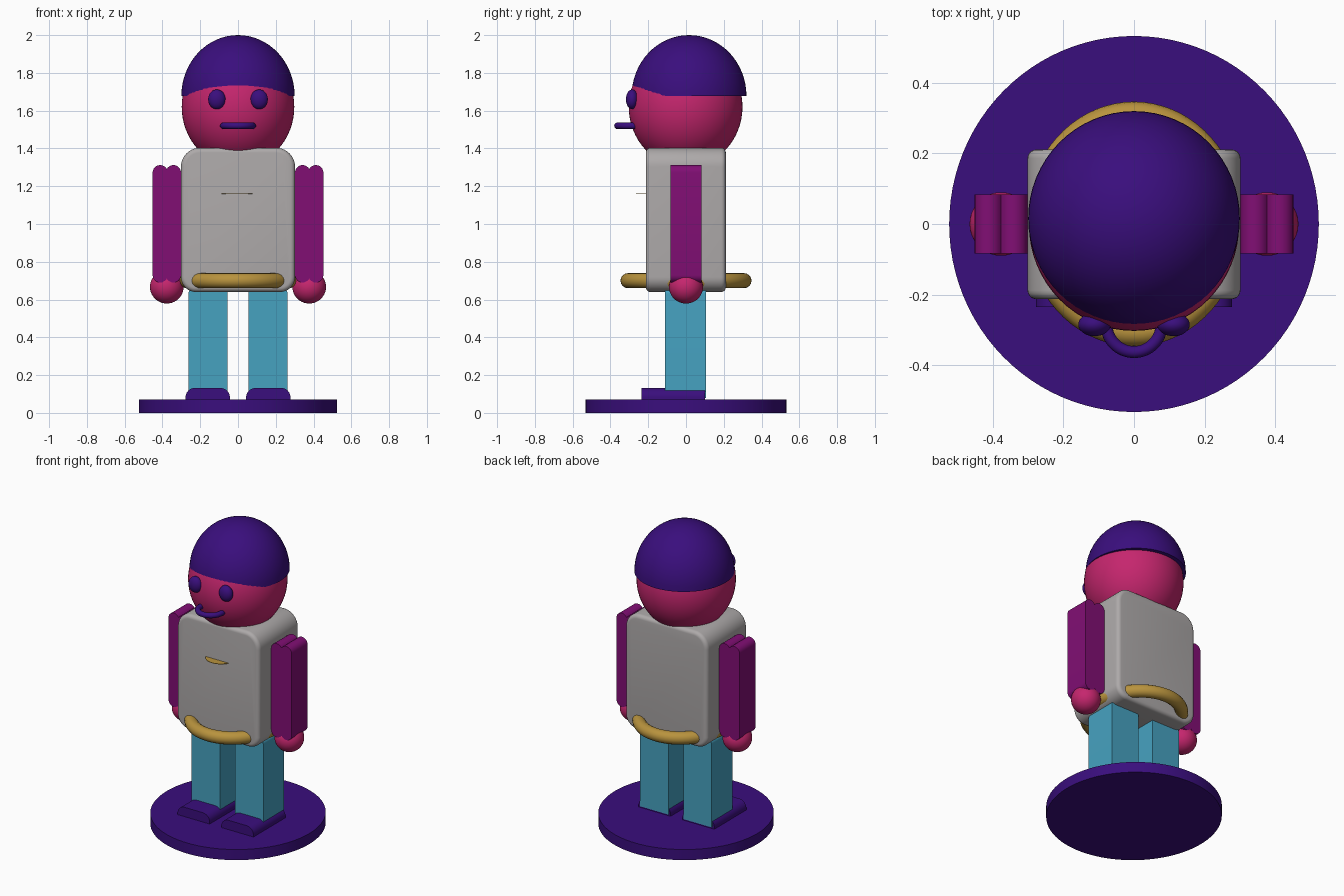
import bpy, bmesh
from math import sin, cos, radians, acos, degrees

cube = bpy.data.objects.get("Cube")
if cube:
    bpy.data.objects.remove(cube, do_unlink=True)


def material(name, rgb):
    m = bpy.data.materials.new(name)
    m.use_nodes = True
    m.diffuse_color = (*rgb, 1)
    m.node_tree.nodes["Principled BSDF"].inputs["Base Color"].default_value = (*rgb, 1)
    return m


indigo = material("indigo", (0.042, 0.0044, 0.205))
pink = material("pink", (0.56, 0.019, 0.155))
grey = material("grey", (0.42, 0.40, 0.40))
blue = material("blue", (0.061, 0.36, 0.53))
plum = material("plum", (0.22, 0.0045, 0.175))
gold = material("gold", (0.48, 0.29, 0.047))


def finish(name, bm, mat, loc=(0, 0, 0), scale=(1, 1, 1)):
    """Turn a bmesh into a shaded, coloured object."""
    bmesh.ops.recalc_face_normals(bm, faces=bm.faces[:])
    mesh = bpy.data.meshes.new(name)
    bm.to_mesh(mesh)
    bm.free()
    mesh.materials.append(mat)
    ob = bpy.data.objects.new(name, mesh)
    bpy.context.collection.objects.link(ob)
    ob.location, ob.scale = loc, scale
    bpy.ops.object.select_all(action='DESELECT')
    ob.select_set(True)
    bpy.context.view_layer.objects.active = ob
    bpy.ops.object.shade_smooth_by_angle(angle=radians(35))
    return ob


def ball(name, mat, loc, radii, half=False):
    bm = bmesh.new()
    bmesh.ops.create_uvsphere(bm, u_segments=64, v_segments=32, radius=1)
    if half:
        bmesh.ops.delete(bm, geom=[v for v in bm.verts if v.co.z < -0.01], context='VERTS')
        bmesh.ops.holes_fill(bm, edges=bm.edges[:], sides=0)
    return finish(name, bm, mat, loc, radii)


def disc(name, mat, loc, rx, ry, height):
    bm = bmesh.new()
    bmesh.ops.create_cone(bm, cap_ends=True, segments=96, radius1=1, radius2=1, depth=1)
    return finish(name, bm, mat, loc, (rx, ry, height))


def ring(name, mat, loc, rx, ry, tube):
    """Elliptical ring: a small circle swept round the z axis."""
    bm = bmesh.new()
    n, k = 72, 16
    rows = []
    for i in range(n):
        a = radians(360 * i / n)
        row = []
        for j in range(k):
            b = radians(360 * j / k)
            row.append(bm.verts.new(((rx + tube * cos(b)) * cos(a),
                                     (ry + tube * cos(b)) * sin(a), tube * sin(b))))
        rows.append(row)
    for i in range(n):
        p, q = rows[i], rows[(i + 1) % n]
        for j in range(k):
            m = (j + 1) % k
            bm.faces.new((p[j], q[j], q[m], p[m]))
    return finish(name, bm, mat, loc)


def slab(name, mat, arcs, y0, y1, bevel=0):
    """Extrude an x-z outline, given as arcs (x, z, radius, start, end), along y."""
    bm = bmesh.new()
    verts = []
    for x, z, r, a0, a1 in arcs:
        steps = 10 if r else 0
        for i in range(steps + 1):
            a = radians(a0 + (a1 - a0) * i / max(steps, 1))
            verts.append(bm.verts.new((x + r * cos(a), y0, z + r * sin(a))))
    bm.faces.new(verts)
    bmesh.ops.remove_doubles(bm, verts=bm.verts[:], dist=0.0005)
    out = bmesh.ops.extrude_face_region(bm, geom=bm.faces[:])
    bmesh.ops.translate(bm, vec=(0, y1 - y0, 0),
                        verts=[g for g in out["geom"] if isinstance(g, bmesh.types.BMVert)])
    if bevel:
        rim = [e for e in bm.edges if abs(e.verts[0].co.y - e.verts[1].co.y) < 0.001]
        bmesh.ops.bevel(bm, geom=rim, offset=bevel, segments=5, profile=0.5, affect='EDGES')
    return finish(name, bm, mat)


def rounded(x0, x1, z0, z1, top, bottom):
    """Rectangle arcs with separate corner radii for top and bottom."""
    return [(x1 - top, z1 - top, top, 0, 90), (x0 + top, z1 - top, top, 90, 180),
            (x0 + bottom, z0 + bottom, bottom, 180, 270),
            (x1 - bottom, z0 + bottom, bottom, 270, 360)]


def lobed(x0, x1, z0, z1, r):
    """Column arcs with two round lobes at each end."""
    mid = (x0 + x1) / 2
    a = degrees(acos((x1 - r - mid) / r))
    return [(x1 - r, z1 - r, r, 0, 180 - a), (x0 + r, z1 - r, r, a, 180),
            (x0 + r, z0 + r, r, 180, 360 - a), (x1 - r, z0 + r, r, 180 + a, 360)]


# Stand
disc("stand", indigo, (0, 0, 0.035), 0.524, 0.533, 0.07)

# Torso, belt and chest plate
slab("torso", grey, rounded(-0.302, 0.302, 0.64, 1.403, 0.1, 0.08), -0.213, 0.211, 0.025)
ring("belt", gold, (0, 0, 0.70), 0.27, 0.307, 0.04)
disc("chest_plate", gold, (-0.005, -0.18, 1.16), 0.09, 0.085, 0.003)

# Head, cap and mouth
ball("head", pink, (0, -0.002, 1.62), (0.298, 0.301, 0.32))
ball("cap", indigo, (0, 0.016, 1.678), (0.3, 0.304, 0.322), half=True)
ring("mouth", indigo, (0, -0.285, 1.52), 0.078, 0.078, 0.017)

# Paired parts
for side, s in (("left", 1), ("right", -1)):
    def span(a, b):
        return (a, b) if s > 0 else (-b, -a)

    slab(side + "_leg", blue, rounded(*span(0.055, 0.263), 0.08, 0.66, 0.03, 0), -0.11, 0.106)
    slab(side + "_shoe", indigo, rounded(*span(0.043, 0.278), 0.06, 0.132, 0.05, 0), -0.235, 0.1)
    slab(side + "_arm", plum, lobed(*span(0.302, 0.452), 0.69, 1.312, 0.04), -0.083, 0.083)
    ball(side + "_hand", pink, (s * 0.377, 0, 0.667), (0.089, 0.09, 0.088))
    ball(side + "_eye", indigo, (s * 0.112, -0.285, 1.66), (0.046, 0.033, 0.052))
